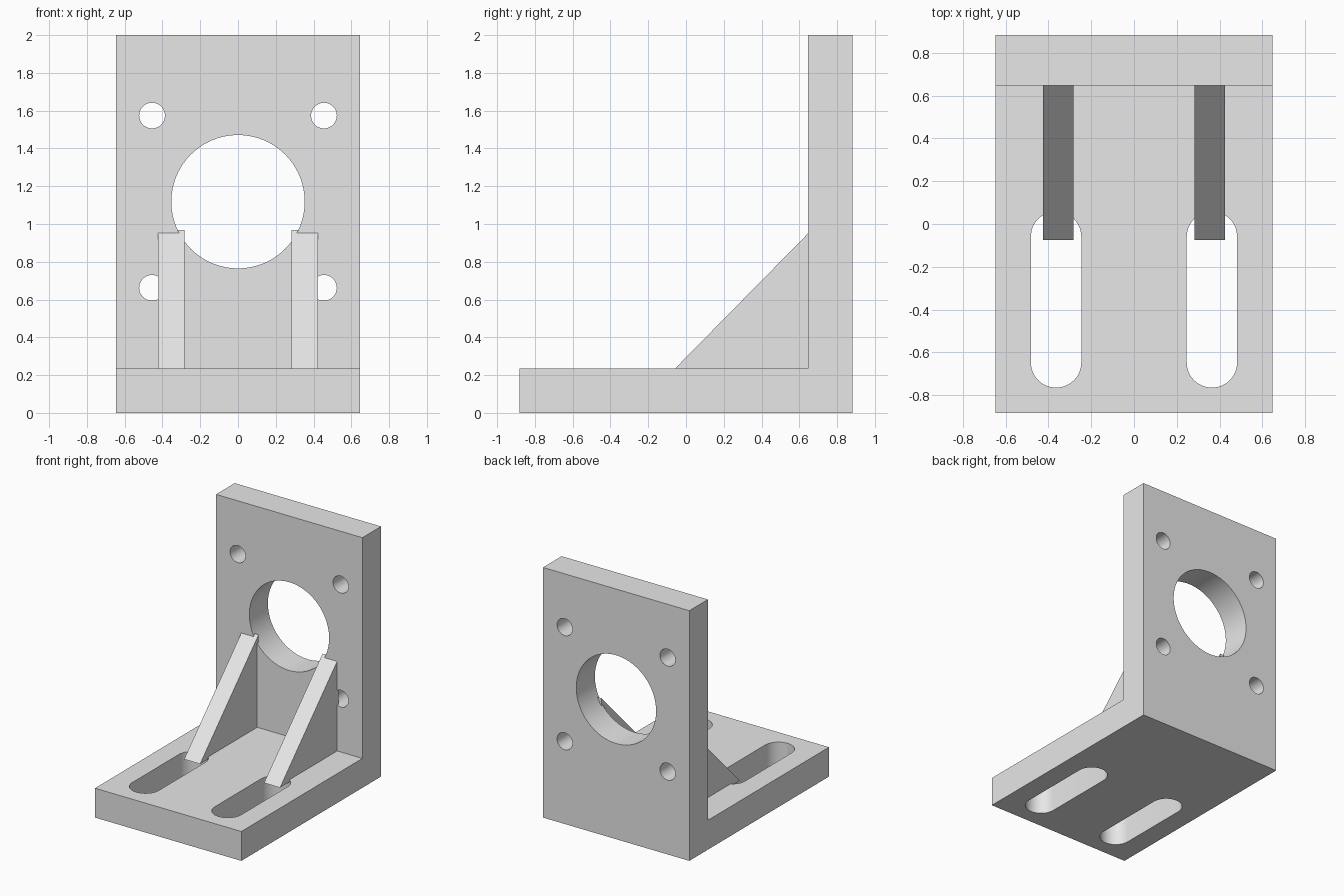
import bpy
import bmesh
import math
from mathutils import Vector

cube = bpy.data.objects.get("Cube")
if cube:
    bpy.data.objects.remove(cube, do_unlink=True)

# Overall sizes
HALF_W, HALF_D, HEIGHT, THICK = 0.647, 0.882, 2.0, 0.235
WALL_FRONT = HALF_D - THICK
BORE_Z = 1.118

grey = bpy.data.materials.new("plain_grey")
grey.use_nodes = True
grey.diffuse_color = (0.8, 0.8, 0.8, 1)
grey.node_tree.nodes["Principled BSDF"].inputs["Base Color"].default_value = (0.8, 0.8, 0.8, 1)


def prism(name, points, offset):
    """Extrude a closed outline of 3D points along an offset vector."""
    bm = bmesh.new()
    face = bm.faces.new([bm.verts.new(p) for p in points])
    moved = bmesh.ops.extrude_face_region(bm, geom=[face])["geom"]
    verts = [g for g in moved if isinstance(g, bmesh.types.BMVert)]
    bmesh.ops.translate(bm, vec=Vector(offset), verts=verts)
    bmesh.ops.recalc_face_normals(bm, faces=bm.faces[:])
    mesh = bpy.data.meshes.new(name)
    bm.to_mesh(mesh)
    bm.free()
    mesh.materials.append(grey)
    obj = bpy.data.objects.new(name, mesh)
    bpy.context.collection.objects.link(obj)
    return obj


def arc(cx, cy, r, start, end, steps):
    angles = [math.radians(start + (end - start) * i / steps) for i in range(steps + 1)]
    return [(cx + r * math.cos(a), cy + r * math.sin(a)) for a in angles]


def wall_hole(x, z, r, steps):
    ring = arc(x, z, r, 0, 360, steps)[:-1]
    return prism("hole_cutter", [(u, 0.5, v) for u, v in ring], (0, 0.6, 0))


def base_slot(x, y_front, y_back, r):
    ring = arc(x, y_back, r, 0, 180, 24) + arc(x, y_front, r, 180, 360, 24)
    return prism("slot_cutter", [(u, v, -0.1) for u, v in ring], (0, 0, 0.5))


# L-shaped bracket body
outline = [(-HALF_D, 0), (HALF_D, 0), (HALF_D, HEIGHT), (WALL_FRONT, HEIGHT),
           (WALL_FRONT, THICK), (-HALF_D, THICK)]
body = prism("bracket_body", [(-HALF_W, y, z) for y, z in outline], (2 * HALF_W, 0, 0))

# Large bore, four bolt holes and two adjustment slots
cutters = [wall_hole(0, BORE_Z, 0.353, 96)]
for side in (-1, 1):
    for dz in (-0.456, 0.456):
        cutters.append(wall_hole(side * 0.455, BORE_Z + dz, 0.068, 40))
    cutters.append(base_slot(side * 0.364, -0.647, -0.059, 0.1176))

bpy.context.view_layer.objects.active = body
for cutter in cutters:
    cutter.hide_render = True
    mod = body.modifiers.new("cut", "BOOLEAN")
    mod.operation = "DIFFERENCE"
    mod.solver = "EXACT"
    mod.object = cutter
    bpy.ops.object.modifier_apply(modifier=mod.name)
    bpy.data.objects.remove(cutter, do_unlink=True)

bpy.ops.object.select_all(action="DESELECT")
body.select_set(True)
bpy.ops.object.shade_smooth_by_angle(angle=math.radians(30))

# Triangular ribs, sunk slightly into both plates
SINK = 0.0176
triangle = [(-0.075, THICK - SINK), (WALL_FRONT + SINK, THICK - SINK), (WALL_FRONT + SINK, 0.969)]
for name, x in (("right_rib", -0.424), ("left_rib", 0.283)):
    prism(name, [(x, y, z) for y, z in triangle], (0.141, 0, 0))
